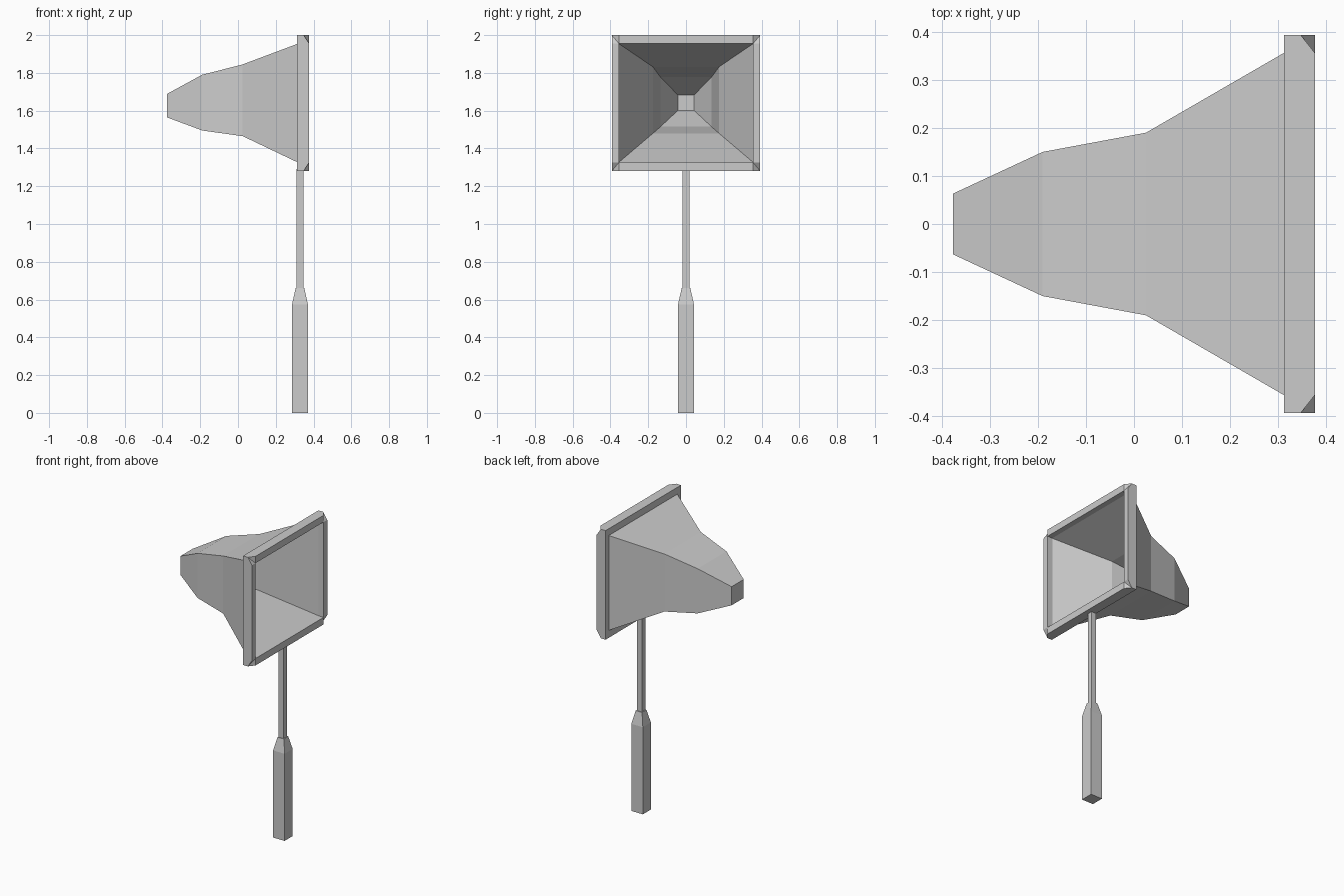
import bpy, bmesh

if "Cube" in bpy.data.objects:
    bpy.data.objects.remove(bpy.data.objects["Cube"])


def finish(name, bm):
    bmesh.ops.recalc_face_normals(bm, faces=bm.faces)
    me = bpy.data.meshes.new(name)
    bm.to_mesh(me)
    bm.free()
    ob = bpy.data.objects.new(name, me)
    bpy.context.collection.objects.link(ob)
    return ob


def loft(bm, rings, cap_start=False, cap_end=False):
    """Join four-cornered rings of points into flat-sided walls."""
    loops = [[bm.verts.new(p) for p in ring] for ring in rings]
    for a, b in zip(loops, loops[1:]):
        for i in range(4):
            j = (i + 1) % 4
            bm.faces.new((a[i], a[j], b[j], b[i]))
    if cap_start:
        bm.faces.new(loops[0])
    if cap_end:
        bm.faces.new(loops[-1])
    return loops


def x_ring(x, hy, z0, z1):
    return [(x, -hy, z0), (x, hy, z0), (x, hy, z1), (x, -hy, z1)]


def z_ring(z, h, cx=0.328):
    return [(cx - h, -h, z), (cx + h, -h, z), (cx + h, h, z), (cx - h, h, z)]


# Net bag: outer wall from tip to mouth, then inner wall back to the tip
bm = bmesh.new()
loft(bm, [x_ring(*r) for r in (
    (-0.377, 0.063, 1.565, 1.688),
    (-0.19, 0.15, 1.495, 1.79),
    (0.025, 0.19, 1.465, 1.845),
    (0.312, 0.356, 1.328, 1.953),
    (0.34, 0.356, 1.326, 1.955),
    (0.025, 0.175, 1.48, 1.832),
    (-0.19, 0.135, 1.515, 1.777),
    (-0.36, 0.042, 1.602, 1.682))], cap_start=True, cap_end=True)
finish("net_bag", bm)

# Square hoop: each side of the front is a strip, corners drop back to a point
Y, YI, Z0, Z1, ZI0, ZI1 = 0.393, 0.355, 1.28, 2.0, 1.326, 1.955
XB, XC, XF = 0.312, 0.347, 0.377
bm = bmesh.new()
inner_b, outer_b, outer_c = loft(bm, [
    x_ring(XB, YI, ZI0, ZI1), x_ring(XB, Y, Z0, Z1), x_ring(XC, Y, Z0, Z1)])
inner_f = [bm.verts.new(p) for p in x_ring(XF, YI, ZI0, ZI1)]
flat_z = [bm.verts.new(p) for p in x_ring(XF, YI, Z0, Z1)]
flat_y = [bm.verts.new(p) for p in x_ring(XF, Y, ZI0, ZI1)]
for i in range(4):
    j = (i + 1) % 4
    edge = flat_z if i % 2 == 0 else flat_y
    bm.faces.new((inner_b[i], inner_b[j], inner_f[j], inner_f[i]))
    bm.faces.new((inner_f[i], inner_f[j], edge[j], edge[i]))
    bm.faces.new((outer_c[i], outer_c[j], edge[j], edge[i]))
    bm.faces.new((outer_c[i], flat_z[i], inner_f[i]))
    bm.faces.new((outer_c[i], inner_f[i], flat_y[i]))
finish("hoop_frame", bm)

# Shaft running from the grip up to the hoop
bm = bmesh.new()
loft(bm, [z_ring(0.64, 0.018), z_ring(1.29, 0.018)], True, True)
finish("shaft", bm)

# Grip with tapered top
bm = bmesh.new()
loft(bm, [z_ring(0, 0.042), z_ring(0.575, 0.042), z_ring(0.66, 0.023)], True, True)
finish("grip", bm)
